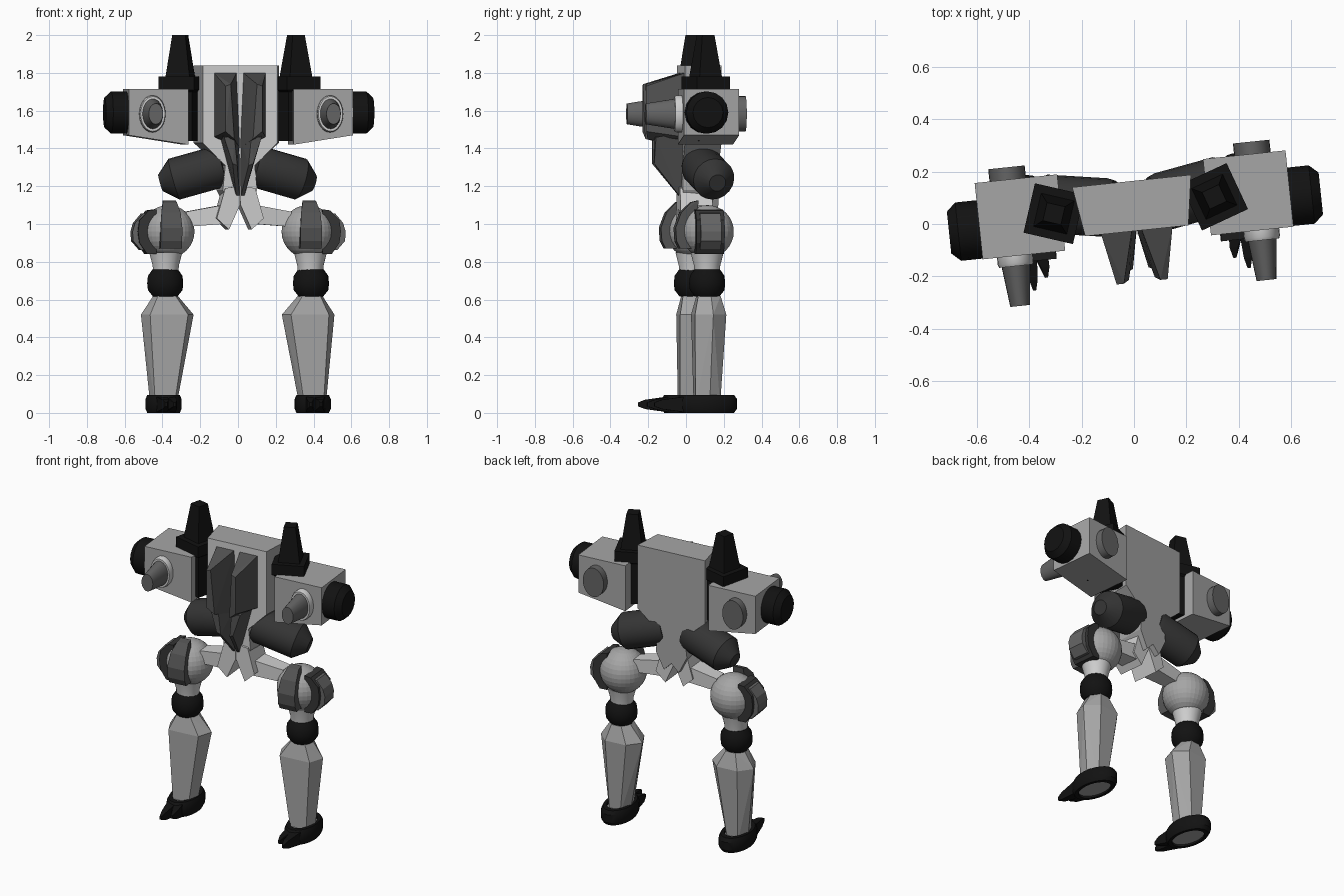
import bpy, bmesh, math
from mathutils import Matrix, Vector

if "Cube" in bpy.data.objects:
    bpy.data.objects.remove(bpy.data.objects["Cube"])

# whole figure is turned slightly about z
WORLD = Matrix.Translation((0.008, 0, 0)) @ Matrix.Rotation(math.radians(6), 4, 'Z')
FRONT = Matrix.Rotation(math.radians(90), 4, 'X')     # z axis -> -y
BACK = Matrix.Rotation(math.radians(-90), 4, 'X')     # z axis -> +y
SIDE = Matrix.Rotation(math.radians(90), 4, 'Y')      # z axis -> +x


def material(name, v):
    m = bpy.data.materials.new(name)
    m.diffuse_color = (v, v, v, 1)
    m.use_nodes = True
    m.node_tree.nodes["Principled BSDF"].inputs["Base Color"].default_value = m.diffuse_color
    return m


BODY = material("body grey", 0.38)
LIGHT = material("light grey", 0.62)
MID = material("medium grey", 0.13)
DARK = material("dark grey", 0.085)
CHAR = material("charcoal", 0.035)
BLACK = material("black", 0.006)


def finish(bm, name, mat, mirror=True, smooth=False):
    """Make one object, or a left and right pair mirrored in x."""
    for s, tag in ((1, "_right"), (-1, "_left")) if mirror else ((1, ""),):
        b = bm.copy()
        b.transform(WORLD @ Matrix.Diagonal((s, 1, 1, 1)))
        bmesh.ops.recalc_face_normals(b, faces=b.faces)
        me = bpy.data.meshes.new(name + tag)
        b.to_mesh(me)
        b.free()
        me.materials.append(mat)
        if smooth:
            for p in me.polygons:
                p.use_smooth = True
            me.set_sharp_from_angle(angle=math.radians(32))
        ob = bpy.data.objects.new(name + tag, me)
        bpy.context.collection.objects.link(ob)
    bm.free()
    return ob


def hull(name, pts, mat, mirror=True):
    bm = bmesh.new()
    for p in pts:
        bm.verts.new(p)
    r = bmesh.ops.convex_hull(bm, input=bm.verts)
    inner = [v for v in r["geom_interior"] if isinstance(v, bmesh.types.BMVert)]
    bmesh.ops.delete(bm, geom=inner, context='VERTS')
    bmesh.ops.dissolve_limit(bm, angle_limit=0.02, verts=bm.verts, edges=bm.edges)
    return finish(bm, name, mat, mirror)


def prism(name, outline, y0, y1, mat, mirror=True, front_scale=1.0):
    """Extrude an (x, z) outline along y."""
    bm = bmesh.new()
    a = [bm.verts.new((x * front_scale, y0, z)) for x, z in outline]
    b = [bm.verts.new((x, y1, z)) for x, z in outline]
    n = len(a)
    bm.faces.new(a)
    bm.faces.new(b)
    for i in range(n):
        j = (i + 1) % n
        bm.faces.new((a[i], a[j], b[j], b[i]))
    return finish(bm, name, mat, mirror)


def lathe(name, prof, loc, mat, rot=Matrix(), scale=(1, 1), segs=20,
          closed=False, smooth=True, phase=0.0):
    """Turn an (r, z) profile; scale makes it elliptical."""
    bm = bmesh.new()
    rings = [[bm.verts.new((r * scale[0] * math.cos(2 * math.pi * i / segs + phase),
                            r * scale[1] * math.sin(2 * math.pi * i / segs + phase), z))
              for i in range(segs)] for r, z in prof]
    pairs = list(zip(rings, rings[1:]))
    if closed:
        pairs.append((rings[-1], rings[0]))
    else:
        bm.faces.new(rings[0])
        bm.faces.new(rings[-1])
    for p, q in pairs:
        for i in range(segs):
            j = (i + 1) % segs
            bm.faces.new((p[i], p[j], q[j], q[i]))
    bm.transform(Matrix.Translation(loc) @ rot)
    return finish(bm, name, mat, True, smooth)


# torso: wide chest tapering to a waist, front face in lighter grey
half = [(0.228, 1.84), (0.228, 1.43), (0.09, 1.31), (0.105, 1.18), (0.05, 1.07)]
outline = half + [(0, 1.12)] + [(-x, z) for x, z in reversed(half)]
torso = prism("torso", outline, -0.026, 0.165, BODY, False, 0.87)
torso.data.materials.append(LIGHT)
for p in torso.data.polygons:
    if p.normal.y < -0.8:
        p.material_index = 1

# chest flaps: upper wedge and lower keel
hull("chest_flap", [(0.138, -0.02, 1.8), (0.018, -0.02, 1.8), (0.138, -0.02, 1.46),
                    (0.0, -0.02, 1.4), (0.098, -0.222, 1.73), (0.07, -0.222, 1.74),
                    (0.098, -0.222, 1.49), (0.05, -0.21, 1.45)], DARK)
hull("belly_flap", [(0.11, -0.02, 1.48), (0.004, -0.02, 1.45), (0.1, -0.17, 1.46),
                    (0.045, -0.175, 1.46), (0.055, -0.175, 1.32), (0.03, -0.17, 1.31),
                    (0.02, -0.03, 1.14), (0.002, -0.03, 1.14)], DARK)

# pelvis blocks and struts to the hips
prism("pelvis_block", [(0.002, 1.2), (0.08, 1.19), (0.125, 1.03), (0.06, 0.97), (0.002, 1.1)],
      -0.04, 0.13, LIGHT)
hull("hip_strut", [(x, y, z) for x, y0, y1, z0, z1 in
                   ((0.09, 0.0, 0.12, 1.0, 1.10), (0.28, 0.03, 0.12, 0.985, 1.065))
                   for y in (y0, y1) for z in (z0, z1)], LIGHT)

# waist cannons
axis = Vector((0.3, 0.05, -0.085)).normalized()
lathe("waist_cannon", [(0.105, 0), (0.112, 0.03), (0.112, 0.27), (0.05, 0.34), (0.045, 0.345)],
      (0.08, 0.07, 1.31), CHAR, axis.to_track_quat('Z', 'Y').to_matrix().to_4x4())

# shoulder towers: square block, cap and tapered spike, twisted outwards
twist = Matrix.Rotation(math.radians(19), 4, 'Z')
lathe("shoulder_tower", [(0.118, 1.44), (0.118, 1.70), (0.137, 1.71), (0.137, 1.78)],
      (0.308, 0.072, 0), BLACK, twist, segs=4, smooth=False, phase=math.pi / 4)
lathe("shoulder_spike", [(0.094, 1.77), (0.05, 2.0)],
      (0.308, 0.072, 0), BLACK, twist, segs=4, smooth=False, phase=math.pi / 4)

# weapon pods with sloping underside
prism("weapon_pod", [(0.28, 1.715), (0.597, 1.715), (0.597, 1.47), (0.28, 1.42)],
      -0.073, 0.22, BODY)
lathe("pod_end_cap", [(0.112, 0), (0.112, 0.085), (0.085, 0.115), (0.08, 0.12)],
      (0.594, 0.042, 1.59), BLACK, SIDE, segs=16)
lathe("barrel_collar", [(1, 0), (1, 0.03), (0.94, 0.042)],
      (0.473, -0.07, 1.583), LIGHT, FRONT, (0.069, 0.098), 24)
lathe("barrel", [(0.055, 0), (0.038, 0.155)],
      (0.473, -0.11, 1.583), MID, FRONT, (1, 1.45), 24)
lathe("pod_rear_disc", [(1, 0), (1, 0.05)],
      (0.47, 0.217, 1.583), MID, BACK, (0.07, 0.094), 24)

# hip joints
HX, HY, HZ = 0.372, 0.075, 0.96
bm = bmesh.new()
bmesh.ops.create_uvsphere(bm, u_segments=32, v_segments=16, radius=0.14,
                          matrix=Matrix.Translation((HX, HY, HZ)))
finish(bm, "hip_ball", BODY)


def arc_plate(name, prof, width, mat, outward):
    """Curved plate over the hip ball, facing the front or outwards."""
    pts = []
    for u, z, k in prof:
        for w in (-width * k, width * k):
            pts.append((HX + u, HY + w, HZ + z) if outward else (HX + w, HY - u, HZ + z))
    hull(name, pts, mat)


arc_plate("hip_front_plate", [(0.05, 0.165, 0.6), (0.09, 0.155, 0.65), (0.145, 0.1, 0.9),
                              (0.175, 0.02, 1), (0.17, -0.05, 1), (0.15, -0.09, 1),
                              (0.08, -0.09, 1)], 0.057, DARK, False)
arc_plate("hip_side_frame", [(0.07, 0.118, 1), (0.11, 0.112, 1), (0.16, 0.06, 1), (0.168, 0, 1),
                             (0.16, -0.06, 1), (0.12, -0.118, 1), (0.07, -0.118, 1)],
          0.075, CHAR, True)
arc_plate("hip_side_plate", [(0.1, 0.1, 1), (0.14, 0.095, 1), (0.182, 0.045, 1), (0.195, 0, 1),
                             (0.192, -0.05, 1), (0.15, -0.098, 1), (0.1, -0.1, 1)],
          0.055, MID, True)

# thigh neck and knee
lathe("thigh_neck", [(0.066, 0.73), (0.07, 0.78), (0.088, 0.85)], (0.385, 0.072, 0), LIGHT, segs=24)
lathe("knee", [(0.066, 0.617), (0.092, 0.65), (0.096, 0.685), (0.092, 0.725), (0.068, 0.76)],
      (0.388, 0.072, 0), BLACK, segs=16)

# six-sided shin
section = [(-0.72, -1), (0.72, -1), (1, 0.1), (0.5, 1), (-0.5, 1), (-1, 0.1)]
hull("shin", [(cx + x * hx, cy + y * hy, z)
              for cx, cy, hx, hy, z in ((0.397, 0.07, 0.07, 0.066, 0.04),
                                        (0.375, 0.083, 0.14, 0.085, 0.52),
                                        (0.385, 0.08, 0.065, 0.06, 0.62))
              for x, y in section], BODY)

# foot: oval black rim, grey sole and two toes
lathe("foot_rim", [(0.72, 0), (0.9, 0), (1, 0.022), (1, 0.073), (0.9, 0.095), (0.7, 0.095)],
      (0.397, 0.07, 0), BLACK, scale=(0.095, 0.16), segs=24, closed=True)
lathe("foot_sole", [(0.75, 0.012), (0.75, 0.075)], (0.397, 0.07, 0), BODY,
      scale=(0.095, 0.16), segs=24)
for name, base, tip, y in (("outer_toe", 0.418, 0.412, -0.212), ("inner_toe", 0.378, 0.362, -0.168)):
    hull(name, [(base + dx, -0.06, z) for dx in (-0.03, 0.03) for z in (0.005, 0.085)] +
               [(tip + dx, y + 0.04, z) for dx in (-0.016, 0.016) for z in (0.02, 0.07)] +
               [(tip + dx, y, z) for dx in (-0.006, 0.006) for z in (0.035, 0.055)], BLACK)
